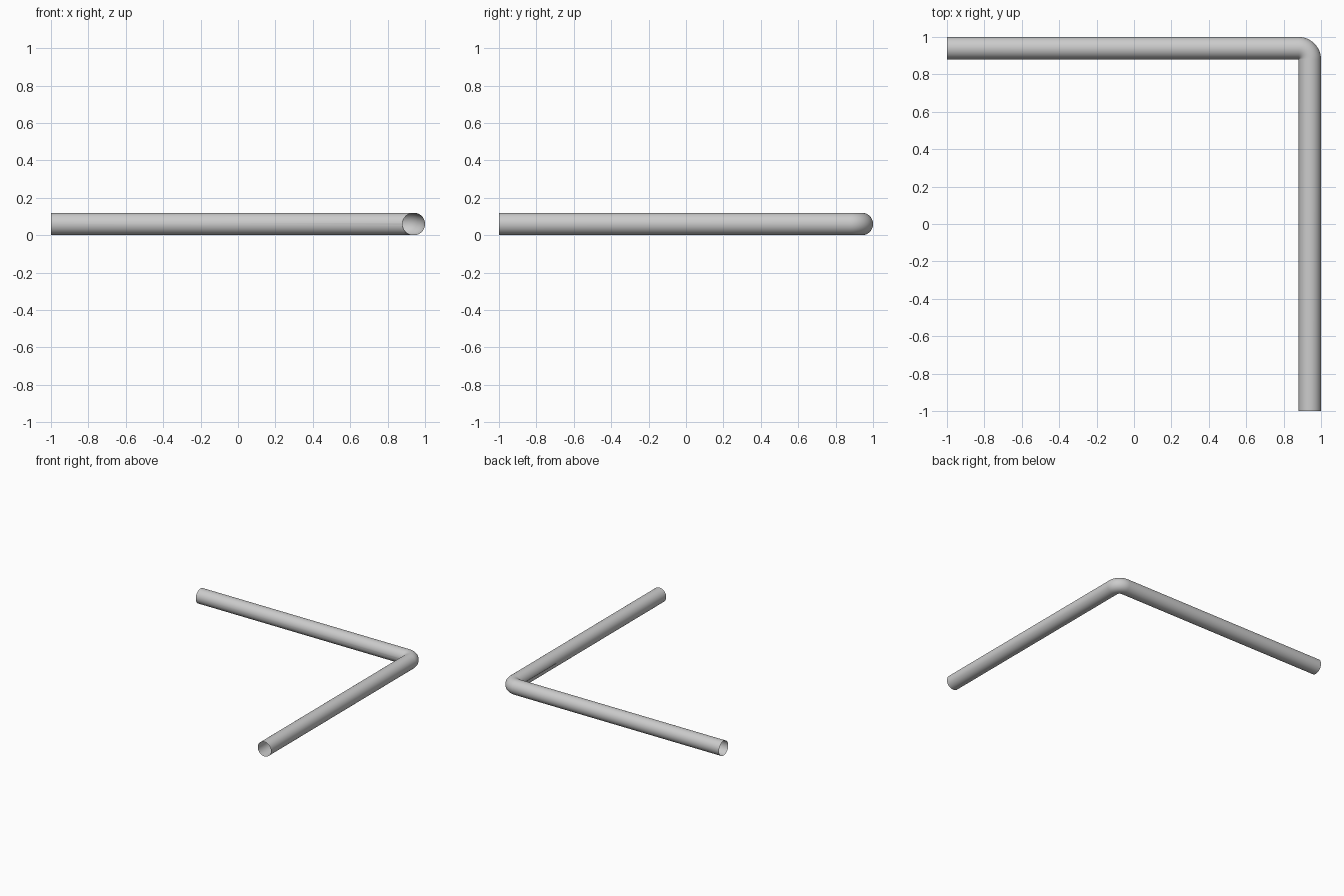
import bpy, bmesh
from math import sin, cos, pi
from mathutils import Vector

if "Cube" in bpy.data.objects:
    bpy.data.objects.remove(bpy.data.objects["Cube"])

R = 0.06            # pipe radius, also the centreline radius of the elbow
SIDES = 48
STEPS = 16
PIVOT = Vector((0.88, 0.88, R))

# Stations along the centreline: (centre, outward direction)
stations = [(Vector((-1, 0.94, R)), Vector((0, 1, 0)))]
for k in range(STEPS + 1):
    a = pi / 2 * (1 - k / STEPS)
    out = Vector((cos(a), sin(a), 0))
    stations.append((PIVOT + out * R, out))
stations.append((Vector((0.94, -1, R)), Vector((1, 0, 0))))

# Open-ended pipe skin swept along the stations
bm = bmesh.new()
up = Vector((0, 0, 1))
rings = []
for centre, out in stations:
    rings.append([bm.verts.new(centre + R * (cos(2 * pi * j / SIDES) * out + sin(2 * pi * j / SIDES) * up))
                  for j in range(SIDES)])
for a, b in zip(rings, rings[1:]):
    for j in range(SIDES):
        n = (j + 1) % SIDES
        bm.faces.new((a[j], a[n], b[n], b[j]))

# The inside of the elbow pinches to a single point
bmesh.ops.remove_doubles(bm, verts=bm.verts, dist=1e-5)

mesh = bpy.data.meshes.new("bent_pipe")
bm.to_mesh(mesh)
bm.free()
pipe = bpy.data.objects.new("bent_pipe", mesh)
bpy.context.collection.objects.link(pipe)
bpy.context.view_layer.objects.active = pipe
pipe.select_set(True)
bpy.ops.object.shade_smooth_by_angle(angle=pi / 6)
